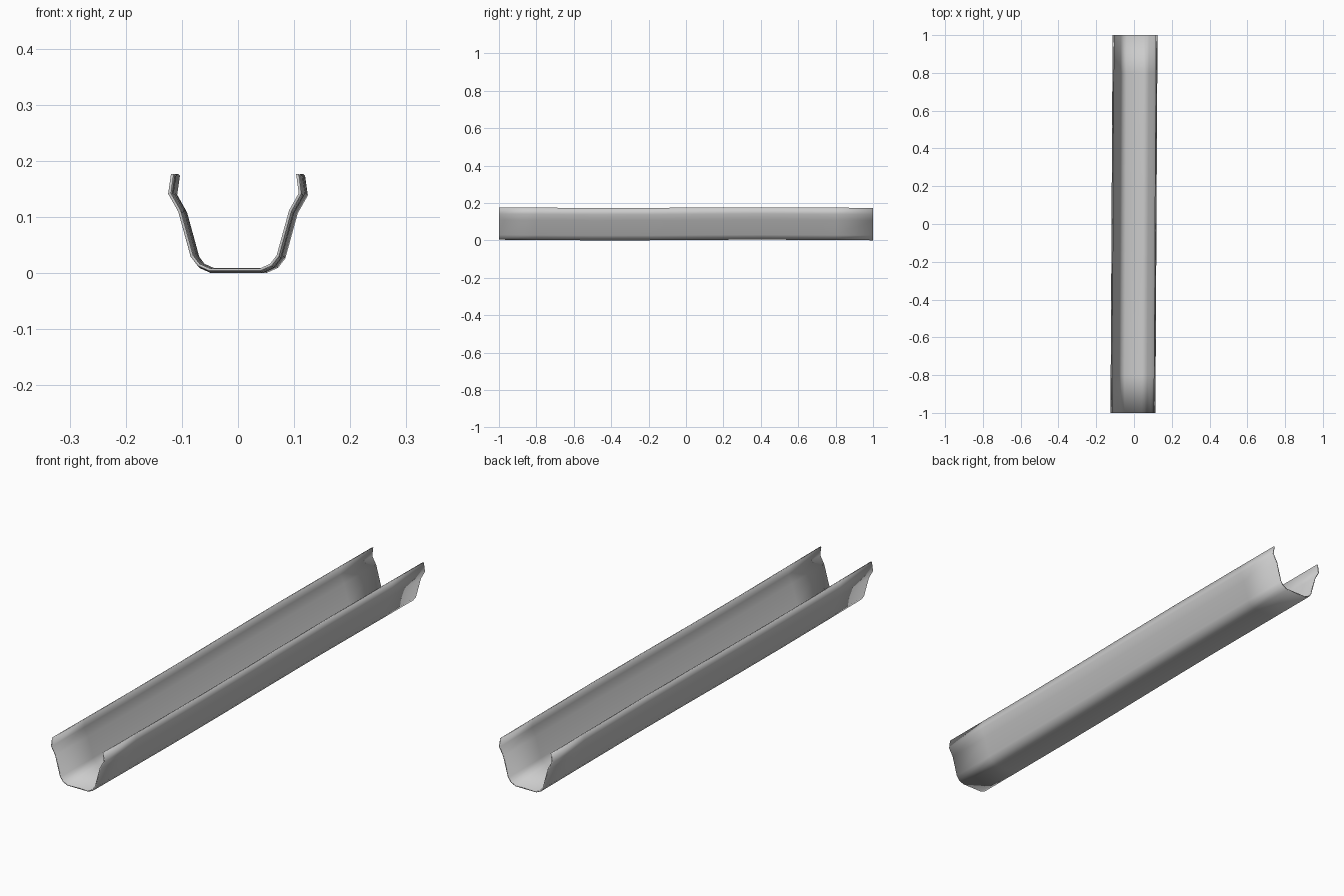
import bpy, bmesh, math
from mathutils import Vector

cube = bpy.data.objects.get("Cube")
if cube:
    bpy.data.objects.remove(cube, do_unlink=True)

THICK = 0.005
DRIFT = 0.0055

# Plain grey metal
metal = bpy.data.materials.new("plain_grey")
metal.use_nodes = True
grey = (0.6, 0.6, 0.6, 1)
metal.diffuse_color = grey
metal.node_tree.nodes["Principled BSDF"].inputs["Base Color"].default_value = grey

# Outer half profile from floor to lip, mirrored to the other side
half = [(0.046, 0.002), (0.066, 0.011), (0.079, 0.028),
        (0.101, 0.108), (0.119, 0.14), (0.114, 0.175)]
outer = [Vector((-x, z)) for x, z in reversed(half)] + [Vector(p) for p in half]


def inset(points, dist):
    """Offset an open profile inward with mitred corners."""
    result = []
    for i, p in enumerate(points):
        normals = []
        for a, b in ((i - 1, i), (i, i + 1)):
            if a >= 0 and b < len(points):
                d = (points[b] - points[a]).normalized()
                normals.append(Vector((-d.y, d.x)))
        n = sum(normals, Vector((0, 0))).normalized()
        result.append(p + n * dist / n.dot(normals[0]))
    return result


inner = inset(outer, THICK)
for p, q in ((inner[0], outer[0]), (inner[-1], outer[-1])):
    p.y = q.y
loop = outer + inner[::-1]

# Sweep the profile along the length with a slight hand-bent drift
stations = [-1, -0.8, -0.5, -0.2, 0.1, 0.4, 0.8, 1]
bm = bmesh.new()
rings = []
for y in stations:
    dx = DRIFT * y
    dz = 0.002 * math.sin(4 * y)
    rings.append([bm.verts.new((p.x + dx, y, p.y + dz)) for p in loop])
count = len(loop)
for r, s in zip(rings, rings[1:]):
    for i in range(count):
        j = (i + 1) % count
        bm.faces.new((r[i], r[j], s[j], s[i]))

# Close both sheet ends with strips
for ring in (rings[0], rings[-1]):
    for i in range(len(outer) - 1):
        bm.faces.new((ring[i], ring[i + 1], ring[count - 2 - i], ring[count - 1 - i]))
bmesh.ops.recalc_face_normals(bm, faces=bm.faces)
for f in bm.faces:
    f.smooth = True

mesh = bpy.data.meshes.new("gutter_channel")
bm.to_mesh(mesh)
bm.free()
mesh.materials.append(metal)
channel = bpy.data.objects.new("gutter_channel", mesh)
bpy.context.collection.objects.link(channel)
